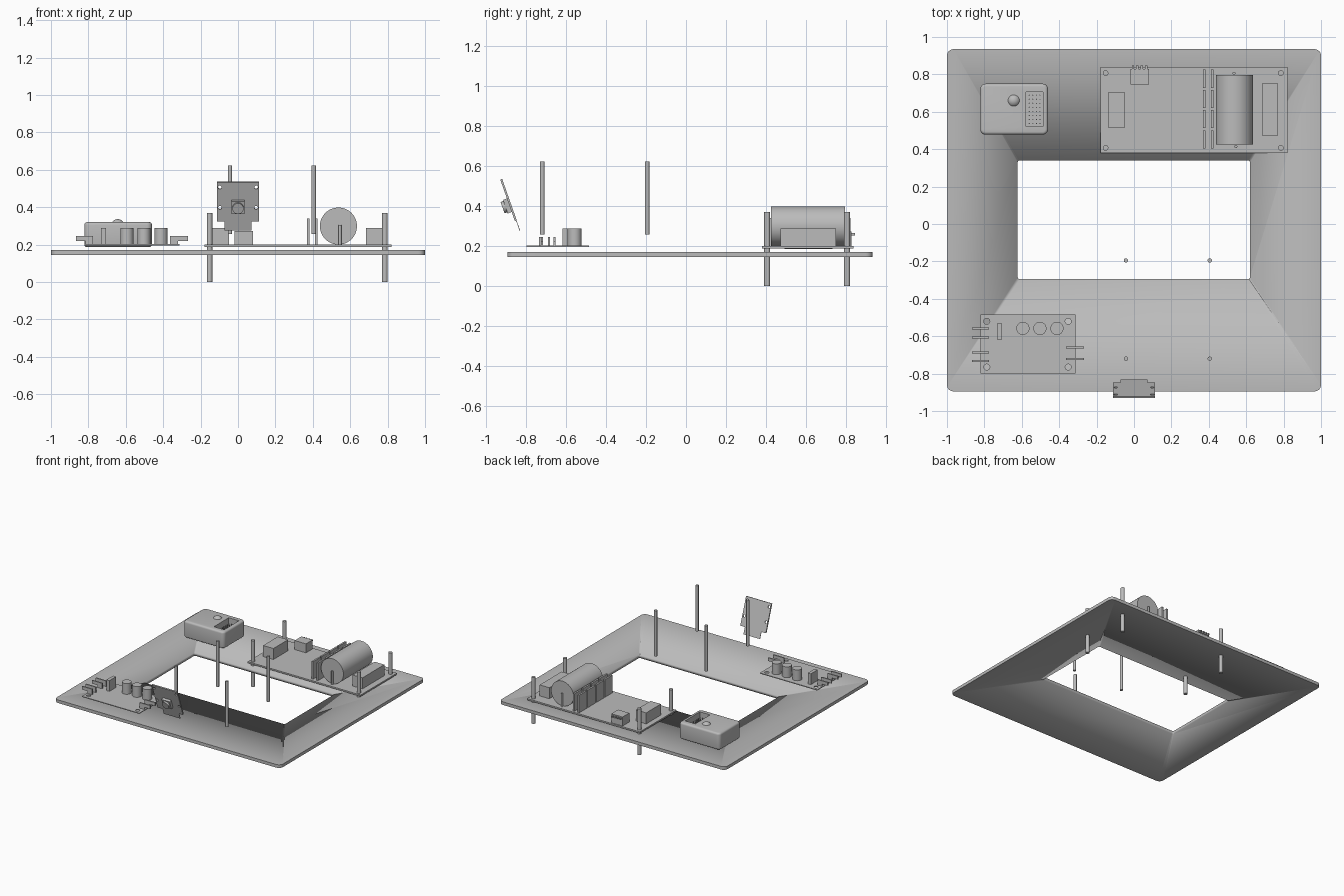
import bpy, bmesh
from math import radians
from mathutils import Matrix, Vector

default = bpy.data.objects.get("Cube")
if default:
    bpy.data.objects.remove(default, do_unlink=True)

grey = bpy.data.materials.new("plain_grey")
grey.use_nodes = True
grey.diffuse_color = (0.5, 0.5, 0.5, 1)
grey.node_tree.nodes["Principled BSDF"].inputs["Base Color"].default_value = (0.5, 0.5, 0.5, 1)


def finish(name, bm, smooth=False):
    mesh = bpy.data.meshes.new(name)
    bm.to_mesh(mesh)
    bm.free()
    mesh.materials.append(grey)
    ob = bpy.data.objects.new(name, mesh)
    bpy.context.collection.objects.link(ob)
    if smooth:
        bpy.ops.object.select_all(action='DESELECT')
        ob.select_set(True)
        bpy.context.view_layer.objects.active = ob
        bpy.ops.object.shade_smooth_by_angle(angle=radians(35))
    return ob


def box(name, x, y, z, corner=0, soft=0):
    """Box from ranges; corner rounds upright edges, soft rounds the rims."""
    bm = bmesh.new()
    bmesh.ops.create_cube(bm, size=1)
    for v in bm.verts:
        v.co = [r[0] if c < 0 else r[1] for c, r in zip(v.co, (x, y, z))]
    if corner:
        upright = [e for e in bm.edges if abs(e.verts[0].co.z - e.verts[1].co.z) > 1e-4]
        bmesh.ops.bevel(bm, geom=upright, offset=corner, segments=6, profile=0.5, affect='EDGES')
    if soft:
        rims = [e for e in bm.edges if abs(e.verts[0].co.z - e.verts[1].co.z) < 1e-5
                and len(e.link_faces) == 2 and e.calc_face_angle() > 1]
        bmesh.ops.bevel(bm, geom=rims, offset=soft, segments=4, profile=0.5, affect='EDGES')
    return finish(name, bm, corner > 0)


def rod(name, radius, start, end, sides=24):
    start, end = Vector(start), Vector(end)
    axis = end - start
    bm = bmesh.new()
    turn = Vector((0, 0, 1)).rotation_difference(axis).to_matrix().to_4x4()
    bmesh.ops.create_cone(bm, cap_ends=True, segments=sides, radius1=radius, radius2=radius,
                          depth=axis.length, matrix=Matrix.Translation((start + end) / 2) @ turn)
    return finish(name, bm, True)


def cut(ob, *cutters):
    for cutter in cutters:
        cutter.hide_render = True
        mod = ob.modifiers.new("cut", 'BOOLEAN')
        mod.operation = 'DIFFERENCE'
        mod.solver = 'EXACT'
        mod.object = cutter
        bpy.context.view_layer.objects.active = ob
        bpy.ops.object.modifier_apply(modifier=mod.name)
        bpy.data.objects.remove(cutter, do_unlink=True)


# Base panel with window
panel = box("base_panel", (-1, 1), (-0.895, 0.935), (0.145, 0.17), corner=0.035)
cut(panel, box("window_cutter", (-0.622, 0.62), (-0.295, 0.34), (0.1, 0.25), corner=0.012))

# Free standing rods over the front half
for x in (-0.043, 0.405):
    for y in (-0.72, -0.195):
        rod("support_rod", 0.0115, (x, y, 0.257), (x, y, 0.622))

# Large circuit board on four through posts
box("large_board", (-0.18, 0.82), (0.38, 0.84), (0.188, 0.2))
for x in (-0.152, 0.785):
    for y in (0.407, 0.807):
        rod("board_post", 0.015, (x, y, 0), (x, y, 0.37))

# Large capacitor with its leads
rod("large_capacitor", 0.099, (0.537, 0.425, 0.299), (0.537, 0.797, 0.299), 64)
for x, y in ((0.545, 0.414), (0.535, 0.806)):
    rod("capacitor_lead", 0.008, (x, y, 0.2), (x, y, 0.305), 16)

# Two rows of upright terminal plates
for x in (0.368, 0.411):
    for i in range(4):
        y = 0.404 + 0.108 * i
        box("upright_plate", (x, x + 0.014), (y, y + 0.097), (0.2, 0.34))

# Block components on the large board
box("left_block", (-0.139, -0.048), (0.516, 0.702), (0.2, 0.288))
box("right_block", (0.684, 0.77), (0.473, 0.751), (0.2, 0.288))
box("pin_connector", (-0.02, 0.08), (0.745, 0.83), (0.2, 0.272))
for i in range(4):
    x = -0.012 + 0.024 * i
    box("connector_pin", (x, x + 0.011), (0.83, 0.847), (0.253, 0.265))

# Rounded sensor case with dome and recessed socket
case = box("sensor_case", (-0.822, -0.46), (0.478, 0.75), (0.186, 0.32), corner=0.028, soft=0.015)
cut(case, box("socket_cutter", (-0.577, -0.487), (0.52, 0.707), (0.24, 0.4)))
for i in range(4):
    for j in range(8):
        x, y = -0.56 + 0.019 * i, 0.538 + 0.0215 * j
        rod("socket_pin", 0.003, (x, y, 0.24), (x, y, 0.285), 8)
bm = bmesh.new()
bmesh.ops.create_uvsphere(bm, u_segments=32, v_segments=16, radius=0.037,
                          matrix=Matrix.Translation((-0.643, 0.66, 0.299)))
finish("dome_button", bm, True)

# Small circuit board with mounting holes
small = box("small_board", (-0.822, -0.314), (-0.8, -0.485), (0.196, 0.202))
bmesh_fix = bmesh.new()
bmesh_fix.from_mesh(small.data)
bmesh.ops.recalc_face_normals(bmesh_fix, faces=bmesh_fix.faces)
bmesh_fix.to_mesh(small.data)
bmesh_fix.free()
for x in (-0.787, -0.352):
    for y in (-0.765, -0.52):
        cut(small, rod("hole_cutter", 0.016, (x, y, 0.15), (x, y, 0.25)))
for x in (-0.594, -0.503, -0.412):
    rod("small_capacitor", 0.035, (x, -0.558, 0.202), (x, -0.558, 0.288), 40)
box("small_upright_block", (-0.733, -0.706), (-0.618, -0.532), (0.202, 0.288))


# Bent terminal blades on both ends of the small board
def blade(y, inner, outer, foot):
    span = sorted((inner, outer))
    box("terminal_blade", span, (y - 0.005, y + 0.005), (0.22, 0.246))
    box("terminal_foot", sorted((inner, foot)), (y - 0.005, y + 0.005), (0.202, 0.22))


for y in (-0.558, -0.607, -0.687, -0.732):
    blade(y, -0.775, -0.866, -0.815)
for y in (-0.66, -0.722):
    blade(y, -0.364, -0.268, -0.32)

# Tilted camera: plate, bottom tab, lens housing and barrel
plate = box("camera_plate", (-0.113, 0.113), (-0.005, 0.005), (-0.111, 0.111))
for x in (-0.097, 0.097):
    for z in (-0.033, 0.082):
        cut(plate, rod("hole_cutter", 0.01, (x, -0.1, z), (x, 0.1, z), 16))
camera = [plate,
          box("camera_tab", (-0.073, 0.073), (0.001, 0.004), (-0.165, -0.111)),
          box("lens_housing", (-0.036, 0.036), (-0.026, -0.005), (-0.062, 0.01)),
          rod("lens_barrel", 0.03, (0, -0.026, -0.026), (0, -0.041, -0.026), 32)]
tilt = Matrix.Translation((0, -0.889, 0.43)) @ Matrix.Rotation(radians(19.4), 4, 'X')
for part in camera:
    part.data.transform(tilt)
